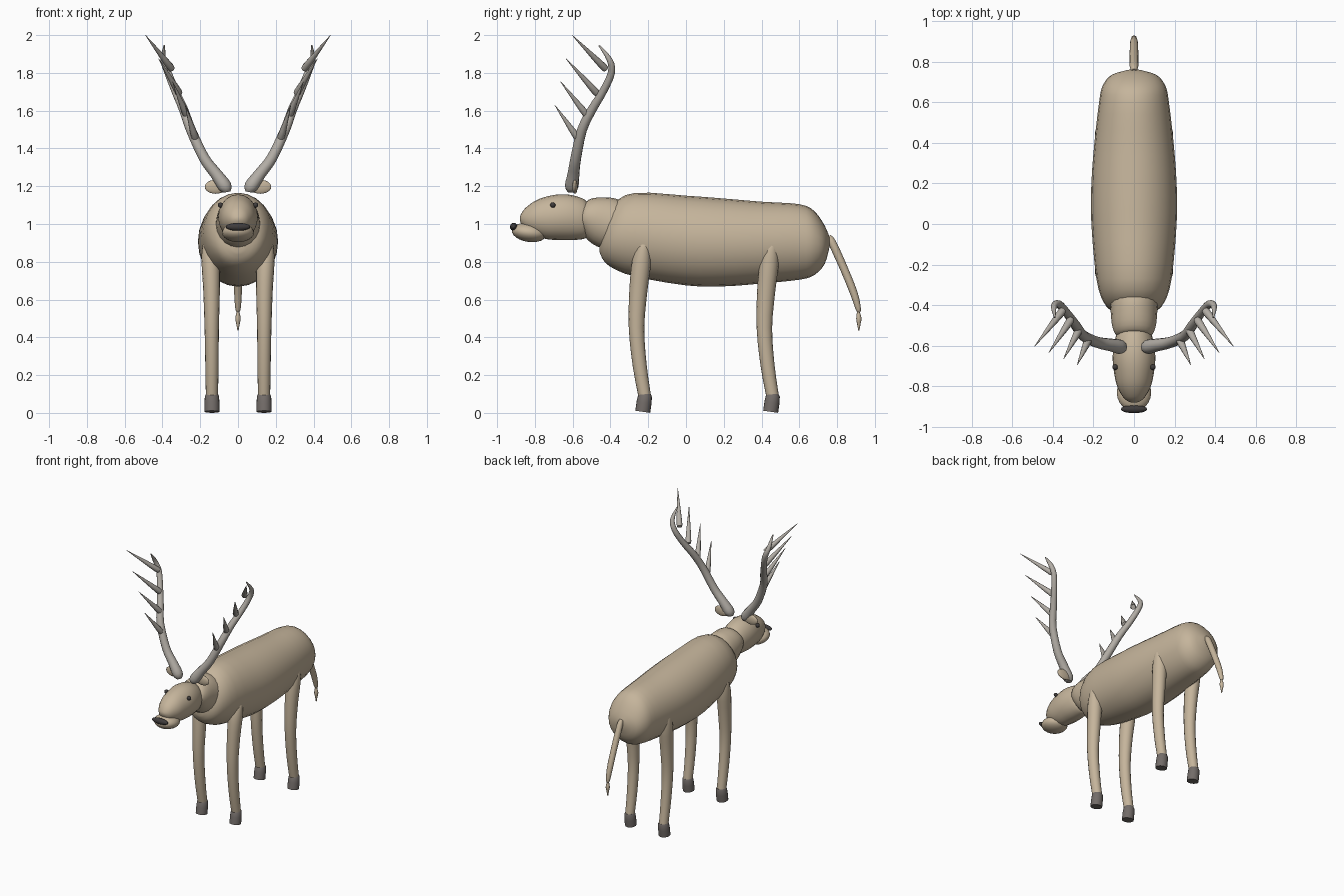
import bpy, bmesh, math
from mathutils import Vector

if "Cube" in bpy.data.objects:
    bpy.data.objects.remove(bpy.data.objects["Cube"])


def mat(name, c):
    m = bpy.data.materials.new(name)
    m.diffuse_color = (*c, 1)
    m.use_nodes = True
    m.node_tree.nodes["Principled BSDF"].inputs["Base Color"].default_value = m.diffuse_color
    return m


TAN = mat("tan_coat", (0.56, 0.46, 0.33))
HORN = mat("antler_grey", (0.45, 0.42, 0.38))
HOOF = mat("hoof_grey", (0.17, 0.15, 0.14))
DARK = mat("dark", (0.05, 0.045, 0.045))


def finish(ob, m, angle=40):
    ob.data.materials.append(m)
    bpy.ops.object.select_all(action='DESELECT')
    ob.select_set(True)
    bpy.context.view_layer.objects.active = ob
    bpy.ops.object.shade_smooth_by_angle(angle=math.radians(angle))
    return ob


def spline(keys, n):
    """Catmull-Rom through tuples of numbers."""
    out = []
    for i in range(len(keys) - 1):
        p0, p1 = keys[max(i - 1, 0)], keys[i]
        p2, p3 = keys[i + 1], keys[min(i + 2, len(keys) - 1)]
        for k in range(n):
            t = k / n
            out.append([0.5 * (2 * b + (c - a) * t + (2 * a - 5 * b + 4 * c - d) * t * t
                               + (3 * b - a - 3 * c + d) * t ** 3)
                        for a, b, c, d in zip(p0, p1, p2, p3)])
    return out + [list(keys[-1])]


def loft(name, keys, m, sides=16, n=3, ref=(1, 0, 0), along=None):
    """Elliptical skin through keys of (x, y, z, radius_side, radius_up)."""
    rows = spline(keys, n)
    pts = [Vector(r[:3]) for r in rows]
    bm = bmesh.new()
    rings = []
    for i, r in enumerate(rows):
        t = Vector(along) if along else pts[min(i + 1, len(pts) - 1)] - pts[max(i - 1, 0)]
        t.normalize()
        s = Vector(ref)
        s = (s - t * s.dot(t)).normalized()
        u = t.cross(s)
        rings.append([bm.verts.new(pts[i] + s * max(r[3], .001) * math.cos(a) + u * max(r[4], .001) * math.sin(a))
                      for a in (2 * math.pi * k / sides for k in range(sides))])
    for a, b in zip(rings, rings[1:]):
        for k in range(sides):
            j = (k + 1) % sides
            bm.faces.new((a[k], a[j], b[j], b[k]))
    bm.faces.new(rings[0][::-1])
    bm.faces.new(rings[-1])
    bmesh.ops.recalc_face_normals(bm, faces=bm.faces)
    me = bpy.data.meshes.new(name)
    bm.to_mesh(me)
    bm.free()
    ob = bpy.data.objects.new(name, me)
    bpy.context.collection.objects.link(ob)
    return finish(ob, m)


def ball(name, loc, size, m, rot=(0, 0, 0)):
    bpy.ops.mesh.primitive_uv_sphere_add(segments=20, ring_count=12, location=loc, rotation=rot)
    ob = bpy.context.object
    ob.name = name
    ob.scale = size
    return finish(ob, m)


def profile(rows):
    """(y, top, bottom, half width) -> loft keys"""
    return [(0, y, (t + b) / 2, w, (t - b) / 2) for y, t, b, w in rows]


# Body
loft("body", profile([
    (-.457, .91, .85, .03), (-.435, 1.0, .805, .10), (-.385, 1.105, .765, .15),
    (-.27, 1.165, .722, .185), (0, 1.15, .675, .21), (.2, 1.135, .67, .21),
    (.4, 1.118, .685, .195), (.6, 1.105, .705, .172), (.68, 1.068, .73, .155),
    (.735, .99, .79, .11), (.76, .93, .88, .025)]), TAN, sides=24, along=(0, 1, 0))

# Neck
loft("neck", [(0, -.36, .99, .12, .13), (0, -.43, 1.01, .115, .135), (0, -.50, 1.035, .108, .11),
              (0, -.545, 1.045, .09, .075), (0, -.56, 1.05, .06, .04)], TAN, sides=20)

# Head, muzzle, nose
loft("head", profile([
    (-.51, 1.08, .96, .04), (-.53, 1.125, .925, .08), (-.60, 1.152, .915, .10),
    (-.67, 1.157, .915, .105), (-.74, 1.145, .92, .097), (-.80, 1.122, .94, .083),
    (-.85, 1.085, .97, .056), (-.872, 1.055, 1.0, .032), (-.88, 1.035, 1.02, .01)]),
    TAN, sides=20, along=(0, -1, 0))
ball("muzzle", (0, -.83, .955), (.085, .093, .05), TAN, (math.radians(-8), 0, 0))
ball("nose", (0, -.912, .985), (.065, .02, .021), DARK)

# Tail and tuft
loft("tail", [(0, .755, .935, .012, .012), (0, .775, .90, .021, .021), (0, .84, .755, .021, .021),
              (0, .89, .63, .02, .02), (0, .912, .55, .014, .014), (0, .915, .53, .005, .005)], TAN, sides=12)
loft("tail_tuft", [(0, .912, .54, .006, .006), (0, .915, .50, .014, .014),
                   (0, .915, .47, .009, .009), (0, .915, .435, .003, .003)], TAN, sides=12)

beam = [(.06, -.605, 1.17, .02), (.07, -.605, 1.20, .036), (.12, -.595, 1.27, .031),
        (.18, -.583, 1.35, .028), (.25, -.55, 1.50, .026), (.29, -.495, 1.61, .024),
        (.33, -.44, 1.70, .021), (.37, -.395, 1.80, .019), (.395, -.405, 1.87, .015),
        (.39, -.46, 1.945, .004)]
tines = [((.225, -.57, 1.45), (.28, -.695, 1.63)), ((.27, -.52, 1.57), (.347, -.665, 1.755)),
         ((.31, -.47, 1.69), (.42, -.635, 1.875)), ((.35, -.425, 1.82), (.49, -.603, 2.0))]

for s, side in ((1, "right"), (-1, "left")):
    # Eyes and ears
    ball(f"{side}_eye", (s * .093, -.705, 1.10), (.014,) * 3, DARK)
    ball(f"{side}_ear", (s * .118, -.588, 1.197), (.058, .014, .037), TAN)
    # Antler beam and tines
    loft(f"{side}_antler", [(s * x, y, z, r, r) for x, y, z, r in beam], HORN, sides=12, ref=(0, 1, 0))
    for i, (a, b) in enumerate(tines):
        a, b = Vector((s * a[0], *a[1:])), Vector((s * b[0], *b[1:]))
        loft(f"{side}_tine_{i + 1}", [(*a.lerp(b, f), r, r) for f, r in
                                      ((0, .013), (.06, .02), (.5, .012), (1, .001))], HORN, sides=10, n=2)
    # Legs and hooves
    for end, dy in (("front", 0), ("back", .677)):
        loft(f"{side}_{end}_leg", [(s * x, y + dy, z, rx, ry) for x, y, z, rx, ry in (
            (.15, -.218, .915, .018, .018), (.15, -.222, .89, .037, .033), (.145, -.235, .80, .048, .05),
            (.14, -.252, .65, .044, .048), (.139, -.262, .45, .038, .041),
            (.138, -.245, .25, .035, .037), (.138, -.217, .08, .032, .033))], TAN)
        loft(f"{side}_{end}_hoof", [(s * .138, y + dy, z, r, r) for y, z, r in (
            (-.229, .006, .040), (-.222, .055, .040), (-.217, .09, .037), (-.216, .101, .031))],
            HOOF, n=1)
